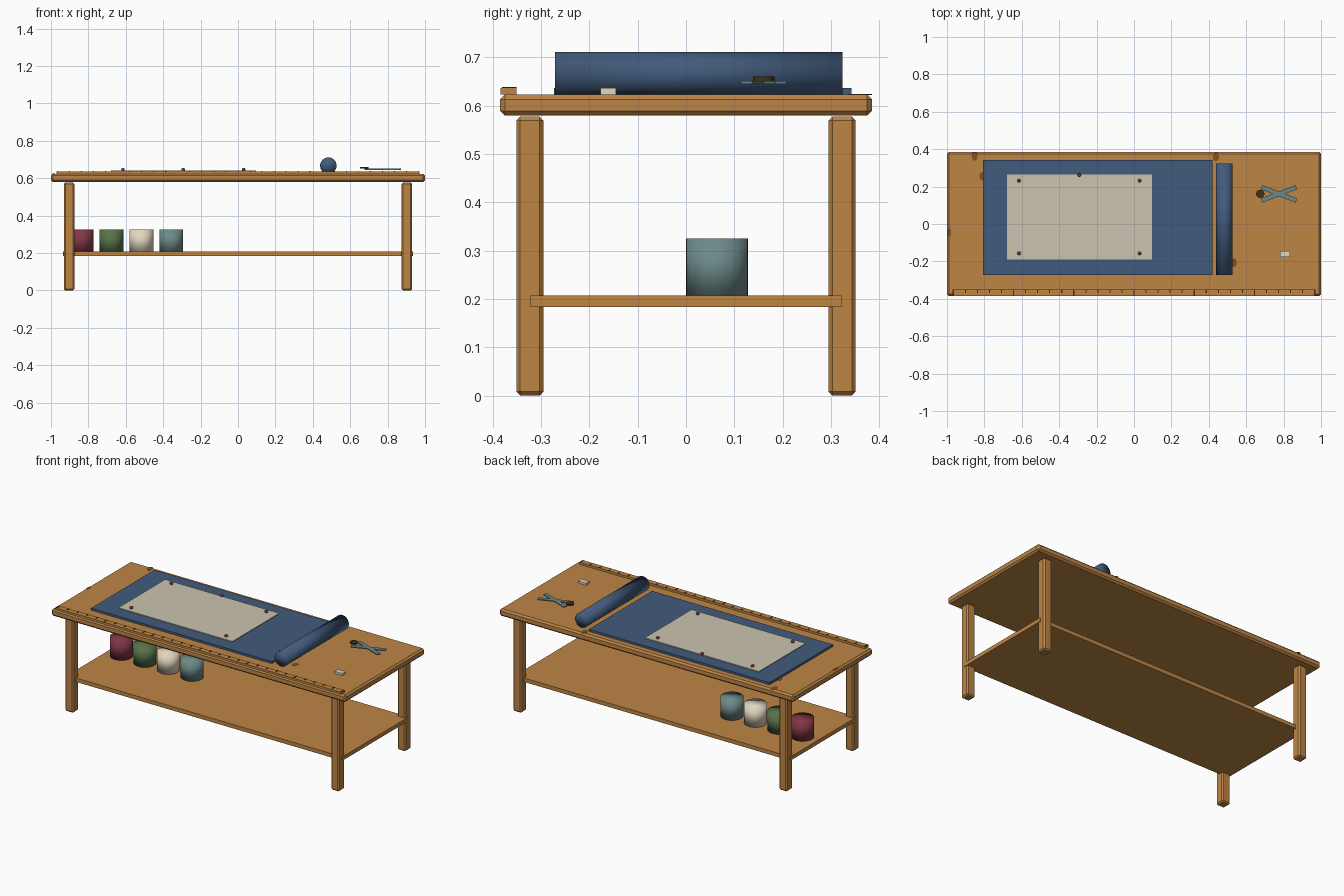
import bpy, math

if "Cube" in bpy.data.objects:
    bpy.data.objects.remove(bpy.data.objects["Cube"])


def mat(name, r, g, b):
    m = bpy.data.materials.new(name)
    m.diffuse_color = (r, g, b, 1)
    m.use_nodes = True
    m.node_tree.nodes["Principled BSDF"].inputs["Base Color"].default_value = m.diffuse_color
    return m


WOOD = mat("warm wood", 0.51, 0.235, 0.06)
KNOT = mat("wood knot brown", 0.22, 0.085, 0.022)
BLUE = mat("denim blue", 0.053, 0.105, 0.2)
PAPER = mat("pattern paper", 0.6, 0.55, 0.44)
CREAM = mat("cream", 0.76, 0.68, 0.53)
RED = mat("crimson", 0.22, 0.036, 0.06)
GREEN = mat("leaf green", 0.095, 0.17, 0.068)
TEAL = mat("grey teal", 0.15, 0.25, 0.25)
DARK = mat("dark brown", 0.06, 0.027, 0.008)


def finish(name, m):
    o = bpy.context.object
    o.name = name
    o.data.materials.append(m)
    return o


def box(name, m, x, y, z, bevel=0.0, turn=0.0):
    """Box from (min, max) ranges, optionally chamfered and turned about z."""
    bpy.ops.mesh.primitive_cube_add(
        size=1, location=[(a + b) / 2 for a, b in (x, y, z)])
    o = finish(name, m)
    o.scale = [b - a for a, b in (x, y, z)]
    bpy.ops.object.transform_apply(location=False, rotation=False, scale=True)
    o.rotation_euler.z = turn
    if bevel:
        mod = o.modifiers.new("chamfer", 'BEVEL')
        mod.width = bevel
        mod.segments = 1
    return o


def cylinder(name, m, r, depth, loc, rot=(0, 0, 0), sides=32):
    bpy.ops.mesh.primitive_cylinder_add(
        vertices=sides, radius=r, depth=depth, location=loc, rotation=rot)
    return finish(name, m)


# Table frame
TOP = 0.623
box("table_top", WOOD, (-1, 1), (-0.385, 0.385), (0.579, TOP), 0.01)
for sx, xn in ((-1, "left"), (1, "right")):
    for sy, yn in ((-1, "front"), (1, "back")):
        cx, cy = sx * 0.903, sy * 0.323
        box(f"{yn}_{xn}_leg", WOOD, (cx - 0.028, cx + 0.028),
            (cy - 0.028, cy + 0.028), (0.003, 0.58), 0.008).location.z -= 0.003
box("lower_shelf", WOOD, (-0.935, 0.935), (-0.322, 0.322), (0.183, 0.207))

# Knots on the table top, thin ovals
for i, (x, y) in enumerate([(-0.852, 0.362), (-0.81, 0.255), (-0.986, -0.045),
                            (0.438, 0.358), (0.533, -0.207)]):
    o = cylinder(f"wood_knot_{i + 1}", KNOT, 1, 0.002, (x, y, TOP), sides=16)
    o.scale = (0.008 if i == 2 else 0.016, 0.023, 1)

# Spools standing on the shelf
for i, m in enumerate((RED, GREEN, CREAM, TEAL)):
    cylinder(f"thread_spool_{i + 1}", m, 0.064, 0.118,
             (-0.837 + i * 0.16, 0.064, 0.266))
    bpy.ops.object.shade_smooth()

# Spread cloth, its roll and the paper pattern
box("cloth_sheet", BLUE, (-0.807, 0.421), (-0.273, 0.342), (TOP, 0.636))
cylinder("cloth_roll", BLUE, 0.044, 0.595, (0.483, 0.026, 0.667),
         (math.pi / 2, 0, 0))
bpy.ops.object.shade_smooth()
box("paper_pattern", PAPER, (-0.68, 0.095), (-0.19, 0.264), (0.635, 0.641))

# Pins holding the paper
for i, (x, y) in enumerate([(-0.615, 0.232), (0.03, 0.232), (-0.615, -0.157),
                            (0.03, -0.157), (-0.293, 0.262)]):
    bpy.ops.mesh.primitive_uv_sphere_add(segments=12, ring_count=8,
                                         radius=0.0095, location=(x, y, 0.646))
    finish(f"pin_head_{i + 1}", RED)
    bpy.ops.object.shade_smooth()

# Scissors: two crossed blades and a round grip
for s, n in ((1, "upper"), (-1, "lower")):
    box(f"scissor_{n}_blade", TEAL, (0.675, 0.875), (0.149, 0.173),
        (0.645, 0.651), turn=s * math.radians(21))
cylinder("scissor_grip", DARK, 0.022, 0.009, (0.675, 0.161, 0.6555))
bpy.ops.object.shade_smooth_by_angle()

# Chalk block
box("chalk_block", CREAM, (0.781, 0.833), (-0.177, -0.145), (TOP, 0.636))

# Measuring strip along the front edge, with marks
box("ruler", WOOD, (-0.97, 0.97), (-0.384, -0.351), (TOP, 0.636))
N = 31
for i in range(N):
    x = -0.966 + 1.932 * i / (N - 1)
    depth = 0.03 if i % 5 == 0 else 0.018
    box(f"ruler_mark_{i + 1}", DARK, (x - 0.003, x + 0.003),
        (-0.351 - depth, -0.351), (0.635, 0.638))
